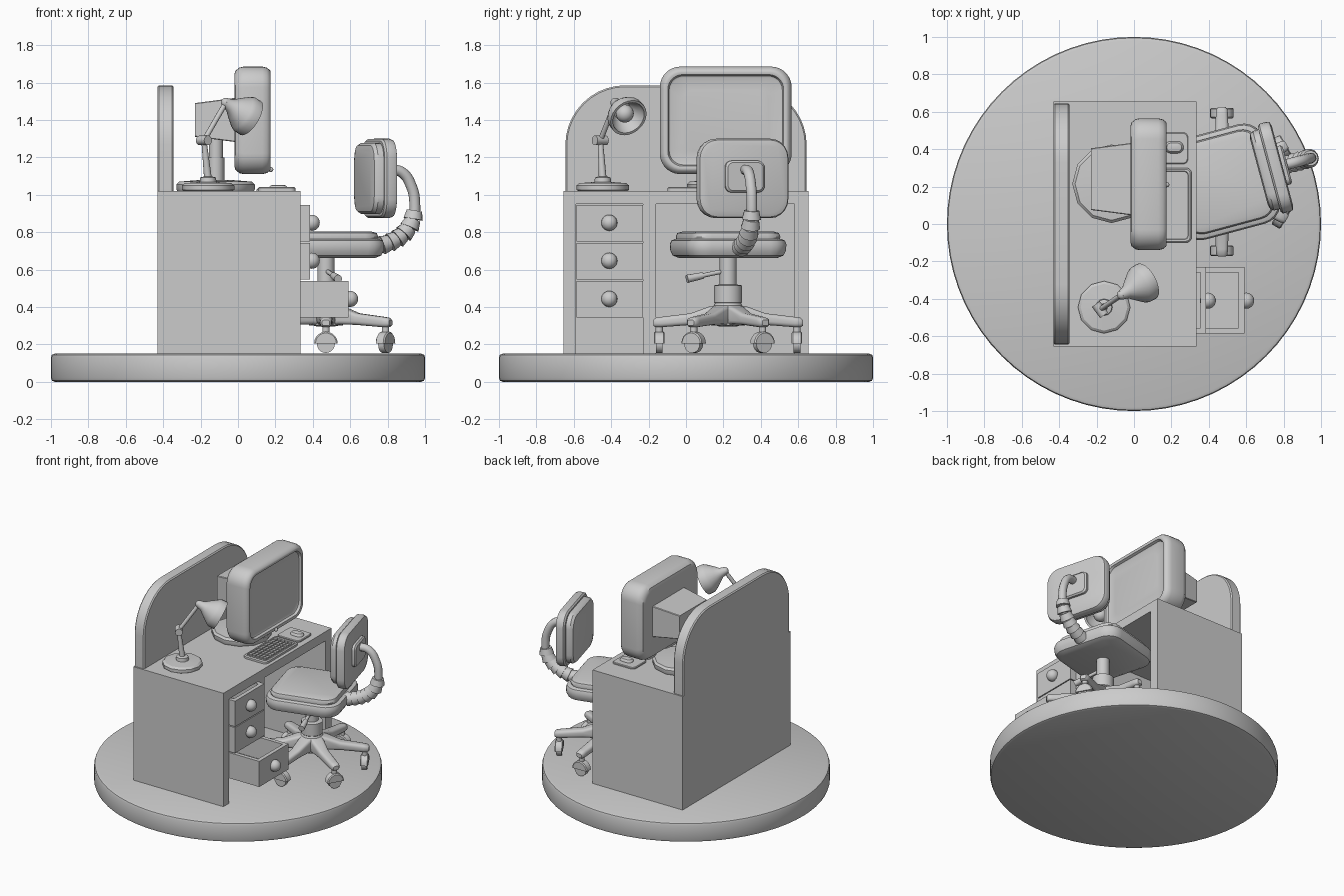
import bpy, bmesh
from math import pi, sin, cos, radians
from mathutils import Matrix, Vector

if "Cube" in bpy.data.objects:
    bpy.data.objects.remove(bpy.data.objects["Cube"])

I4 = Matrix.Identity(4)


def T(x, y, z):
    return Matrix.Translation((x, y, z))


def finish(name, bm, M=I4, angle=35):
    bmesh.ops.transform(bm, matrix=M, verts=bm.verts)
    bmesh.ops.recalc_face_normals(bm, faces=bm.faces)
    me = bpy.data.meshes.new(name)
    bm.to_mesh(me)
    bm.free()
    ob = bpy.data.objects.new(name, me)
    bpy.context.collection.objects.link(ob)
    bpy.ops.object.select_all(action='DESELECT')
    ob.select_set(True)
    bpy.context.view_layer.objects.active = ob
    bpy.ops.object.shade_smooth_by_angle(angle=radians(angle))
    return ob


def skin(bm, rings):
    """Join equal-sized vertex rings and cap both ends."""
    rings = [[bm.verts.new(p) for p in r] for r in rings]
    for a, b in zip(rings, rings[1:]):
        for i in range(len(a)):
            j = (i + 1) % len(a)
            bm.faces.new((a[i], a[j], b[j], b[i]))
    bm.faces.new(rings[0][::-1])
    bm.faces.new(rings[-1])


def loft(name, layers, M=I4, seg=5):
    """Rounded rectangles (depth, width, height, radius[, y offset]) stacked along local z."""
    rings = []
    for d, w, h, r, *off in layers:
        oy = off[0] if off else 0
        ring = []
        for k, (sx, sy) in enumerate(((1, 1), (-1, 1), (-1, -1), (1, -1))):
            for i in range(seg + 1):
                a = (k + (i / seg if seg else 0.5)) * pi / 2
                ring.append((sx * (w / 2 - r) + r * cos(a), oy + sy * (h / 2 - r) + r * sin(a), d))
        rings.append(ring)
    bm = bmesh.new()
    skin(bm, rings)
    return finish(name, bm, M)


def lathe(name, profile, M=I4, n=24):
    """Turn (radius, height) points around local z."""
    bm = bmesh.new()
    skin(bm, [[(max(r, .001) * cos(2 * pi * i / n), max(r, .001) * sin(2 * pi * i / n), h)
               for i in range(n)] for r, h in profile])
    return finish(name, bm, M)


def rod(name, p, q, r1, r2=None, n=14, M=I4):
    p, q = Vector(p), Vector(q)
    rot = (q - p).to_track_quat('Z', 'Y').to_matrix().to_4x4()
    return lathe(name, [(r1, 0), (r2 or r1, (q - p).length)], M @ Matrix.Translation(p) @ rot, n)


def ball(name, p, r):
    bm = bmesh.new()
    bmesh.ops.create_uvsphere(bm, u_segments=18, v_segments=12, radius=r)
    return finish(name, bm, T(*p))


def box(name, x, y, z, bevel=0.0):
    bm = bmesh.new()
    bmesh.ops.create_cube(bm, size=1)
    bmesh.ops.scale(bm, vec=(x[1] - x[0], y[1] - y[0], z[1] - z[0]), verts=bm.verts)
    if bevel:
        bmesh.ops.bevel(bm, geom=bm.edges[:], offset=bevel, segments=2, affect='EDGES', profile=.5)
    return finish(name, bm, T(sum(x) / 2, sum(y) / 2, sum(z) / 2))


# local x -> world y, local y -> world z, local z -> world x
FACE_X = Matrix(((0, 0, 1, 0), (1, 0, 0, 0), (0, 1, 0, 0), (0, 0, 0, 1)))

# Round plinth
lathe("plinth", [(.98, 0), (.995, .006), (1, .02), (1, .13), (.995, .144), (.98, .15)], n=72)

# Desk carcass
box("desk_top", (-.43, .335), (-.655, .655), (.95, 1.02))
for nm, y in (("left_side", (-.655, -.588)), ("partition", (-.23, -.16)), ("right_side", (.58, .655))):
    box("desk_" + nm, (-.43, .335), y, (.15, .955))
box("desk_back", (-.43, -.36), (-.65, .65), (.15, .955))

# Drawers with knobs, the lowest pulled out
for i, (front, z) in enumerate(((.385, .75), (.385, .547), (.59, .343))):
    w, d, h = .355, .56, .196
    loft(f"drawer_{i}", [(0, d, w, 0), (h, d, w, 0), (h, d - .06, w - .06, 0), (.03, d - .06, w - .06, 0)],
         T(front - d / 2, -.408, z), seg=0)
    ball(f"drawer_knob_{i}", (front + .01, -.41, z + .1), .043)

# Back board with rounded top corners
bm = bmesh.new()
arc = [(sy, i) for sy in (1, -1) for i in (range(11) if sy == 1 else range(10, -1, -1))]


def outline(x, g):
    pts = [(x, s * (.325 + (.32 - g) * cos(i * pi / 20)), 1.265 + (.32 - g) * sin(i * pi / 20)) for s, i in arc]
    return pts + [(x, -.645 + g, 1.02), (x, .645 - g, 1.02)]


skin(bm, [outline(-.43, .008), outline(-.422, 0), outline(-.353, 0), outline(-.345, .008)])
finish("back_board", bm)

# Monitor
W, H = .705, .575
loft("monitor_case", [(-.02, W - .09, H - .09, .09), (-.014, W - .045, H - .045, .1), (.008, W - .01, H - .01, .11),
                      (.03, W, H, .11), (.13, W, H, .11), (.155, W - .012, H - .012, .105),
                      (.172, W - .04, H - .04, .095), (.175, W - .06, H - .06, .09), (.172, W - .085, H - .085, .08),
                      (.155, W - .1, H - .1, .075), (.15, W - .12, H - .12, .065),
                      (.158, W - .25, H - .25, .05)], T(0, .2125, 1.3975) @ FACE_X, seg=7)
loft("monitor_rear", [(-.23, .33, .18, .004), (0, .39, .24, .004)], T(0, .24, 1.4) @ FACE_X, seg=1)
ball("monitor_button", (.175, .21, 1.135), .014)
rod("monitor_neck_lower", (-.118, .215, 1.06), (-.118, .215, 1.2), .045)
rod("monitor_neck_upper", (-.118, .215, 1.2), (-.118, .215, 1.34), .038)
lathe("monitor_foot", [(.205, 1.02), (.21, 1.03), (.21, 1.055), (.195, 1.07), (.07, 1.08)], T(-.12, .215, 0), 12)

# Keyboard and its keys
loft("keyboard", [(1.018, .2, .4, .03), (1.035, .2, .4, .03), (1.042, .185, .385, .025),
                  (1.042, .165, .365, .02), (1.034, .16, .36, .02)], T(.208, .1, 0))
for i in range(5):
    for j in range(11):
        x, y = .145 + i * .03, -.05 + j * .03
        box(f"key_{i}_{j}", (x - .0115, x + .0115), (y - .0115, y + .0115), (1.03, 1.042))

# Mouse on a small pad
loft("mouse_pad", [(1.018, .19, .17, .03), (1.028, .19, .17, .03), (1.032, .18, .16, .025)], T(.195, .405, 0))
loft("mouse", [(1.028, .1, .065, .03), (1.04, .098, .062, .03), (1.05, .08, .045, .022), (1.053, .04, .02, .009)],
     T(.215, .41, 0))

# Desk lamp
lathe("lamp_base", [(.13, 1.02), (.14, 1.026), (.14, 1.05), (.125, 1.062), (.045, 1.068), (.042, 1.092), (.02, 1.098)],
      T(-.16, -.445, 0), 12)
elbow, tip = Vector((-.182, -.458, 1.29)), Vector((-.065, -.378, 1.492))
rod("lamp_lower_arm", (-.16, -.445, 1.08), elbow, .021, .014)
rod("lamp_elbow", elbow - Vector((.022, -.03, 0)), elbow + Vector((.022, -.03, 0)), .026)
rod("lamp_upper_arm", elbow, tip, .014)
ball("lamp_joint", tip, .026)
rot = Vector((.13, .07, -.08)).to_track_quat('Z', 'Y').to_matrix().to_4x4()
lathe("lamp_shade", [(0, -.01), (.025, -.008), (.035, .03), (.06, .062), (.095, .11), (.105, .13), (.106, .17),
                     (.092, .17), (.086, .135), (.05, .08), (0, .075)], Matrix.Translation(tip) @ rot, 24)
ball("lamp_bulb", tip + Vector((.095, .051, -.058)), .048)

# Chair star base: six legs with casters
HUB = T(.47, .225, 0)
lathe("chair_hub", [(.09, .3), (.1, .33), (.085, .39), (.07, .42), (.075, .425), (.075, .515), (.045, .52), (.045, .68)],
      HUB)
for k in range(6):
    M = HUB @ Matrix.Rotation(radians(30 + 60 * k), 4, 'Z')
    loft(f"chair_leg_{k}", [(.03, .11, .12, .02, .355), (.1, .095, .095, .02, .355), (.2, .075, .062, .02, .335),
                            (.36, .065, .055, .02, .319), (.388, .06, .05, .02, .317), (.4, .04, .03, .01, .315)],
         M @ FACE_X, seg=3)
    rod(f"caster_stem_{k}", (.368, 0, .24), (.368, 0, .3), .02, M=M)
    rod(f"caster_wheel_{k}", (.35, 0, .202), (.386, 0, .202), .048, n=20, M=M)
    bm = bmesh.new()
    skin(bm, [[(x, r * cos(i * pi / 10), .205 + r * sin(i * pi / 10)) for i in range(11)]
              for x, r in ((.34, .056), (.346, .063), (.39, .063), (.396, .056))])
    finish(f"caster_hood_{k}", bm, M)

# Chair seat, back rest and lever, turned slightly
C = HUB @ Matrix.Rotation(radians(15), 4, 'Z')
loft("seat", [(.662, .46, .46, .08), (.675, .52, .52, .1), (.7, .545, .545, .11), (.735, .55, .55, .11),
              (.755, .535, .535, .105), (.762, .5, .5, .09)], C)
loft("seat_cushion", [(.75, .48, .48, .09), (.775, .49, .49, .09), (.795, .475, .475, .085), (.803, .42, .42, .06)], C)
B = C @ T(0, 0, 1.087) @ FACE_X
loft("back_shell", [(.262, .47, .40, .09), (.272, .495, .42, .1), (.31, .5, .425, .1), (.328, .485, .41, .095),
                    (.335, .44, .37, .08)], B)
loft("back_cushion", [(.205, .36, .3, .06), (.212, .415, .355, .08), (.23, .44, .38, .09), (.268, .44, .38, .09)], B)
loft("back_mount", [(.325, .215, .17, .035), (.352, .215, .17, .035), (.362, .195, .15, .03)], B @ T(0, .01, 0))
rod("lever_rod", (.47, .22, .595), (.51, .09, .568), .012)
rod("lever_grip", (.51, .09, .568), (.535, .005, .55), .018, .022)

# Curved support arm
cu = bpy.data.curves.new("support_arm", 'CURVE')
cu.dimensions, cu.bevel_depth, cu.bevel_resolution, cu.use_fill_caps = '3D', .029, 3, True
sp = cu.splines.new('BEZIER')
path = ((.34, 1.135), (.42, 1.12), (.475, 1.04), (.492, .95), (.485, .88), (.43, .79), (.26, .715))
sp.bezier_points.add(len(path) - 1)
for bp, (u, z) in zip(sp.bezier_points, path):
    bp.co = (u, 0, z)
    bp.handle_left_type = bp.handle_right_type = 'AUTO'
arm = bpy.data.objects.new("support_arm", cu)
arm.matrix_world = C
bpy.context.collection.objects.link(arm)

# Ribbed sleeve on the lower arm
ribs = ((.49, .915), (.483, .87), (.463, .825), (.43, .79), (.395, .765), (.355, .745), (.31, .73), (.265, .72))
for i, (a, b) in enumerate(zip(ribs, ribs[1:])):
    rod(f"sleeve_rib_{i}", (a[0], 0, a[1]), (b[0], 0, b[1]), .041, .052, M=C)
